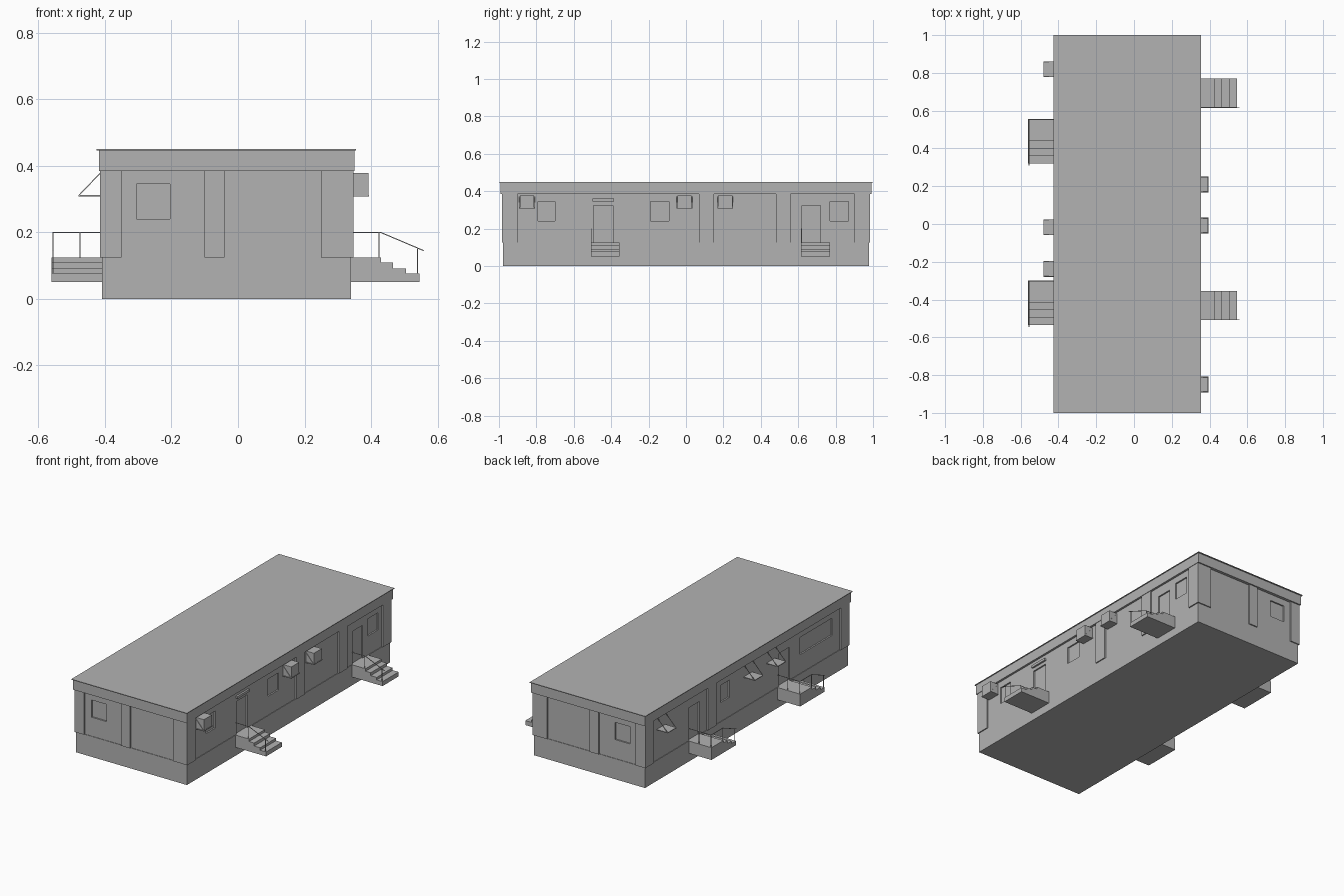
import bpy
import bmesh
from mathutils import Vector

cube = bpy.data.objects.get("Cube")
if cube:
    bpy.data.objects.remove(cube, do_unlink=True)

grey = bpy.data.materials.new("plain_grey")
grey.use_nodes = True
grey.diffuse_color = (0.45, 0.45, 0.45, 1)
grey.node_tree.nodes["Principled BSDF"].inputs["Base Color"].default_value = (0.45, 0.45, 0.45, 1)


def finish(name, bm):
    bmesh.ops.recalc_face_normals(bm, faces=bm.faces)
    mesh = bpy.data.meshes.new(name)
    bm.to_mesh(mesh)
    bm.free()
    mesh.materials.append(grey)
    obj = bpy.data.objects.new(name, mesh)
    bpy.context.collection.objects.link(obj)
    return obj


def add_box(bm, xs, ys, zs):
    lo, hi = Vector((xs[0], ys[0], zs[0])), Vector((xs[1], ys[1], zs[1]))
    verts = bmesh.ops.create_cube(bm, size=1)["verts"]
    bmesh.ops.scale(bm, vec=hi - lo, verts=verts)
    bmesh.ops.translate(bm, vec=(lo + hi) / 2, verts=verts)


def box(name, xs, ys, zs):
    bm = bmesh.new()
    add_box(bm, xs, ys, zs)
    return finish(name, bm)


def bar(bm, a, b, width=0.003):
    # Square rod between two points
    a, b = Vector(a), Vector(b)
    verts = bmesh.ops.create_cube(bm, size=1)["verts"]
    bmesh.ops.scale(bm, vec=(width, width, (b - a).length), verts=verts)
    turn = (b - a).to_track_quat('Z', 'Y').to_matrix()
    bmesh.ops.rotate(bm, matrix=turn, verts=verts)
    bmesh.ops.translate(bm, vec=(a + b) / 2, verts=verts)


def prism(name, profile, direction):
    bm = bmesh.new()
    face = bm.faces.new([bm.verts.new(p) for p in profile])
    new = bmesh.ops.extrude_face_region(bm, geom=[face])["geom"]
    bmesh.ops.translate(bm, vec=direction, verts=[v for v in new if isinstance(v, bmesh.types.BMVert)])
    return finish(name, bm)


# Main volumes
X0, X1, Y = -0.408, 0.34, 0.978
SKIRT, EAVE, TOP = 0.125, 0.385, 0.45
IN, OUT = 0.003, 0.007
box("skirt", (X0, X1), (-Y, Y), (0, SKIRT))
walls = box("walls", (X0 + IN, X1 - IN), (IN - Y, Y - IN), (SKIRT, EAVE))
box("fascia", (-0.418, 0.35), (-0.993, 0.993), (EAVE, 0.447))
box("roof", (-0.425, 0.355), (-1, 1), (0.446, TOP))

# Recessed windows and doors
DEPTH = 0.012
cut = bmesh.new()
WINDOW, DOOR = (0.24, 0.345), (0.115, 0.325)
left_holes = [(-0.79, -0.70, WINDOW), (-0.19, -0.09, WINDOW), (0.77, 0.87, WINDOW),
              (-0.495, -0.39, DOOR), (0.62, 0.72, DOOR)]
right_holes = [(0.16, 0.245, WINDOW), (-0.83, -0.52, WINDOW),
               (0.45, 0.55, DOOR), (-0.42, -0.32, DOOR)]
for a, b, z in left_holes:
    add_box(cut, (X1 - DEPTH, X1 + 0.05), (a, b), z)
for a, b, z in right_holes:
    add_box(cut, (X0 - 0.05, X0 + DEPTH), (a, b), z)
for s in (-1, 1):
    add_box(cut, (-0.305, -0.205), sorted((s * (Y - DEPTH), s * (Y + 0.05))), WINDOW)
cutter = finish("opening_cutter", cut)
cutter.hide_render = True
mod = walls.modifiers.new("openings", 'BOOLEAN')
mod.operation = 'DIFFERENCE'
mod.solver = 'EXACT'
mod.object = cutter
bpy.context.view_layer.objects.active = walls
bpy.ops.object.modifier_apply(modifier=mod.name)
bpy.data.objects.remove(cutter, do_unlink=True)

# Pilasters on all four walls
bm = bmesh.new()
for s in (-1, 1):
    for a, b in ((X0 - OUT, -0.35), (-0.10, -0.04), (0.25, X1 + OUT)):
        add_box(bm, (a, b), sorted((s * (Y - 0.01), s * (Y + OUT))), (SKIRT, EAVE))
ends = [(-Y - OUT, -0.90), (0.90, Y + OUT)]
for a, b in ends + [(0.07, 0.15), (0.48, 0.56)]:
    add_box(bm, (X1 - 0.01, X1 + OUT), (a, b), (SKIRT, EAVE))
for a, b in ends + [(0.30, 0.38)]:
    add_box(bm, (X0 - OUT, X0 + 0.01), (a, b), (SKIRT, EAVE))
finish("pilasters", bm)

# Lamp bar over the front left door
box("door_lamp", (X1 - 0.01, X1 + 0.008), (-0.50, -0.385), (0.345, 0.36))

# Steps descend from a landing: (distance along, height)
HEIGHTS = (SKIRT, 0.11, 0.092, 0.077)


def stair_profile(edges):
    pts = [(edges[0], 0.05)]
    for i, h in enumerate(HEIGHTS):
        pts += [(edges[i], h), (edges[i + 1], h)]
    return pts + [(edges[-1], 0.05)]


RAIL = 0.2
for i, (y0, y1) in enumerate(((-0.508, -0.355), (0.615, 0.77))):
    profile = stair_profile((X1 - 0.005, 0.43, 0.465, 0.505, 0.545))
    prism(f"left_steps_{i + 1}", [(x, y0, z) for x, z in profile], (0, y1 - y0, 0))
    bm = bmesh.new()
    y = y0 + 0.002
    bar(bm, (X1, y, RAIL), (0.428, y, RAIL))
    bar(bm, (0.428, y, RAIL), (0.558, y, 0.145))
    bar(bm, (0.424, y, SKIRT), (0.424, y, RAIL))
    bar(bm, (0.54, y, 0.075), (0.54, y, 0.152))
    finish(f"left_railing_{i + 1}", bm)

for i, y0 in enumerate((0.555, -0.30)):
    profile = stair_profile([y0 - d for d in (0, 0.115, 0.155, 0.195, 0.235)])
    prism(f"right_steps_{i + 1}", [(-0.56, y, z) for y, z in profile], (0.155, 0, 0))
    bm = bmesh.new()
    x, back, mid, low = -0.556, y0 - 0.003, y0 - 0.115, y0 - 0.23
    bar(bm, (X0, back, RAIL), (x, back, RAIL))
    bar(bm, (x, back, RAIL), (x, mid, RAIL))
    bar(bm, (x, mid, RAIL), (x, low - 0.015, 0.145))
    for px, py, z0, z1 in ((-0.475, back, SKIRT, RAIL), (x, back, SKIRT, RAIL),
                           (x, mid, SKIRT, RAIL), (x, low, 0.075, 0.152)):
        bar(bm, (px, py, z0), (px, py, z1))
    finish(f"right_railing_{i + 1}", bm)

# Cooling units with side braces
for i, y in enumerate((-0.85, -0.008, 0.21)):
    bm = bmesh.new()
    add_box(bm, (X1 - 0.01, 0.392), (y - 0.038, y + 0.038), (0.312, 0.378))
    add_box(bm, (X1 - 0.01, 0.394), (y - 0.042, y + 0.042), (0.308, 0.312))
    for s in (-1, 1):
        bar(bm, (X1, y + s * 0.041, 0.37), (0.392, y + s * 0.041, 0.311))
    finish(f"cooling_unit_{i + 1}", bm)

# Empty shelves hung from diagonal braces
for i, y in enumerate((0.82, -0.018, -0.238)):
    bm = bmesh.new()
    add_box(bm, (-0.48, X0 + 0.01), (y - 0.041, y + 0.041), (0.308, 0.312))
    for s in (-1, 1):
        bar(bm, (X0 - 0.002, y + s * 0.04, 0.382), (-0.478, y + s * 0.04, 0.311))
    finish(f"wall_shelf_{i + 1}", bm)
